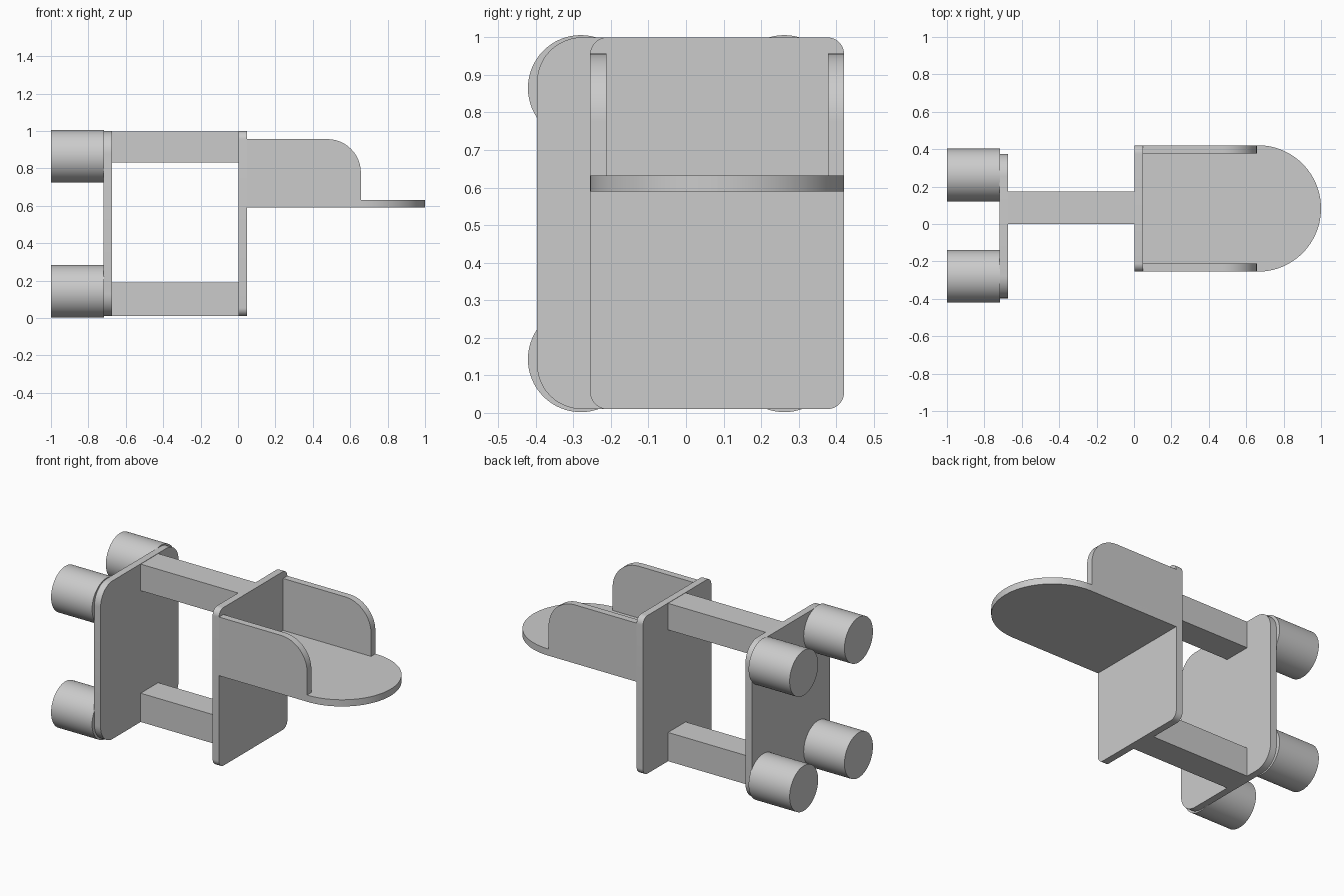
import bpy, bmesh
from math import cos, sin, pi, radians
from mathutils import Matrix

cube = bpy.data.objects.get("Cube")
if cube:
    bpy.data.objects.remove(cube, do_unlink=True)

grey = bpy.data.materials.new("plain grey")
grey.use_nodes = True
GREY = (0.6, 0.6, 0.6, 1)
grey.diffuse_color = GREY
grey.node_tree.nodes["Principled BSDF"].inputs["Base Color"].default_value = GREY


def rounded_rect(a0, a1, b0, b1, radii, steps=12):
    """Outline of a rectangle; radii start at (a1, b1), counter-clockwise."""
    pts = []
    corners = [(a1, b1, -1, -1), (a0, b1, 1, -1), (a0, b0, 1, 1), (a1, b0, -1, 1)]
    for i, ((a, b, sa, sb), r) in enumerate(zip(corners, radii)):
        if r == 0:
            pts.append((a, b))
            continue
        for k in range(steps + 1):
            t = pi / 2 * (i + k / steps)
            pts.append((a + sa * r + r * cos(t), b + sb * r + r * sin(t)))
    return pts


def extrude(name, outline, axis, lo, hi):
    """Solid made by sweeping a flat outline along one axis."""
    place = {"x": lambda a, b: (lo, a, b),
             "y": lambda a, b: (a, lo, b),
             "z": lambda a, b: (a, b, lo)}[axis]
    step = [hi - lo if c == axis else 0 for c in "xyz"]
    bm = bmesh.new()
    face = bm.faces.new([bm.verts.new(place(a, b)) for a, b in outline])
    new = bmesh.ops.extrude_face_region(bm, geom=[face])["geom"]
    bmesh.ops.translate(bm, vec=step, verts=[v for v in new if isinstance(v, bmesh.types.BMVert)])
    return finish(name, bm)


def finish(name, bm):
    bmesh.ops.recalc_face_normals(bm, faces=bm.faces)
    mesh = bpy.data.meshes.new(name)
    bm.to_mesh(mesh)
    bm.free()
    mesh.materials.append(grey)
    obj = bpy.data.objects.new(name, mesh)
    bpy.context.collection.objects.link(obj)
    bpy.ops.object.select_all(action="DESELECT")
    obj.select_set(True)
    bpy.context.view_layer.objects.active = obj
    bpy.ops.object.shade_smooth_by_angle(angle=radians(30))
    return obj


# Upright plates
extrude("base_plate", rounded_rect(-0.397, 0.375, 0.01, 1.0, [0.12] * 4), "x", -0.718, -0.674)
extrude("middle_plate", rounded_rect(-0.255, 0.421, 0.01, 1.0, [0.045] * 4), "x", 0.003, 0.047)

# Bars joining the plates
for name, z0, z1 in (("lower_bar", 0.01, 0.19), ("upper_bar", 0.832, 0.998)):
    extrude(name, rounded_rect(-0.674, 0.003, z0, z1, [0] * 4), "y", 0.0, 0.173)

# Shelf with a half-round end
R = 0.338
shelf = rounded_rect(0.047, 1.0, -0.255, 0.421, [R, 0, 0, R], steps=24)
extrude("shelf", shelf, "z", 0.59, 0.632)

# Side walls on the shelf
wall = rounded_rect(0.047, 0.657, 0.59, 0.957, [0.18, 0, 0, 0])
extrude("front_wall", wall, "y", -0.255, -0.212)
extrude("back_wall", wall, "y", 0.378, 0.421)

# Four cylindrical feet behind the base plate
for side, y in (("front", -0.28), ("back", 0.262)):
    for level, z in (("lower", 0.143), ("upper", 0.865)):
        bm = bmesh.new()
        bmesh.ops.create_cone(
            bm, cap_ends=True, segments=64, radius1=0.141, radius2=0.141, depth=0.284,
            matrix=Matrix.Translation((-0.858, y, z)) @ Matrix.Rotation(pi / 2, 4, "Y"))
        finish(f"{side}_{level}_foot", bm)
